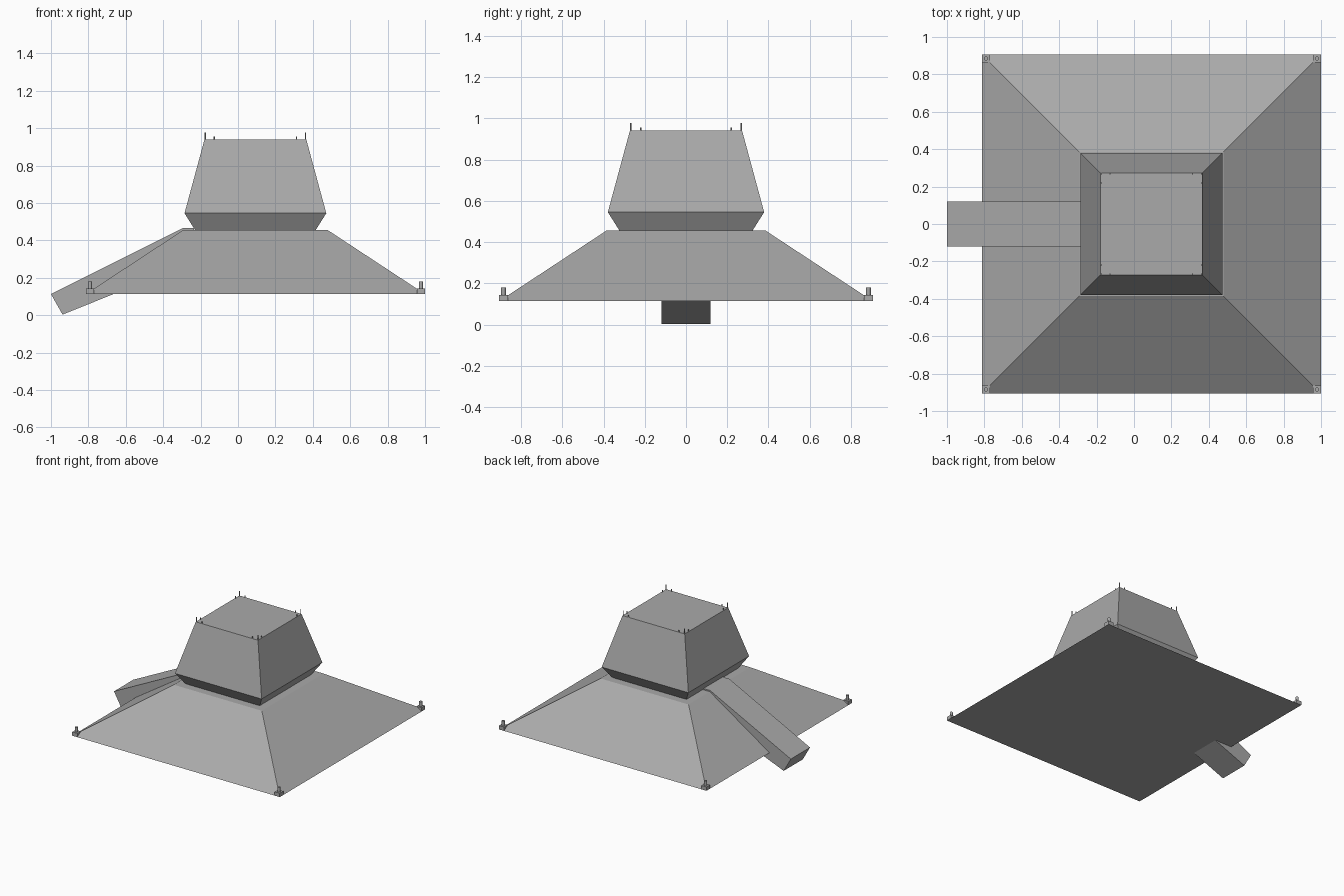
import bpy
import bmesh

cube = bpy.data.objects.get("Cube")
if cube:
    bpy.data.objects.remove(cube, do_unlink=True)

CX = 0.093  # centre of the square body; the ramp sticks out to -x

grey = bpy.data.materials.new("plain grey")
grey.use_nodes = True
colour = (0.4, 0.4, 0.4, 1)
grey.diffuse_color = colour
grey.node_tree.nodes["Principled BSDF"].inputs["Base Color"].default_value = colour


def finish(name, bm):
    bmesh.ops.recalc_face_normals(bm, faces=bm.faces)
    mesh = bpy.data.meshes.new(name)
    bm.to_mesh(mesh)
    bm.free()
    mesh.materials.append(grey)
    obj = bpy.data.objects.new(name, mesh)
    bpy.context.collection.objects.link(obj)
    return obj


def loft(name, rings):
    """Stack square rings given as (half width, height) and cap both ends."""
    bm = bmesh.new()
    loops = [[bm.verts.new((CX + sx * h, sy * h, z))
              for sx, sy in ((-1, -1), (1, -1), (1, 1), (-1, 1))] for h, z in rings]
    for low, high in zip(loops, loops[1:]):
        for i in range(4):
            j = (i + 1) % 4
            bm.faces.new((low[i], low[j], high[j], high[i]))
    bm.faces.new(loops[0])
    bm.faces.new(loops[-1])
    return finish(name, bm)


def box(name, x, y, z0, z1, half):
    bm = bmesh.new()
    bmesh.ops.create_cube(bm, size=1)
    bmesh.ops.scale(bm, vec=(2 * half, 2 * half, z1 - z0), verts=bm.verts)
    bmesh.ops.translate(bm, vec=(CX + x, y, (z0 + z1) / 2), verts=bm.verts)
    return finish(name, bm)


def post(name, x, y, z0, z1, radius, sides):
    bm = bmesh.new()
    bmesh.ops.create_cone(bm, cap_ends=True, segments=sides, radius1=radius,
                          radius2=radius, depth=z1 - z0)
    bmesh.ops.translate(bm, vec=(CX + x, y, (z0 + z1) / 2), verts=bm.verts)
    return finish(name, bm)


# Sloping base and the flared tower on it
loft("base", [(0.907, 0.113), (0.385, 0.456)])
loft("tower", [(0.323, 0.456), (0.379, 0.545), (0.272, 0.94)])

# Ramp: a side profile extruded across y
profile = [(-0.235, 0.466), (-0.295, 0.466), (-1.0, 0.113),
           (-0.938, 0.003), (-0.66, 0.115), (-0.235, 0.3)]
bm = bmesh.new()
face = bm.faces.new([bm.verts.new((x, -0.12, z)) for x, z in profile])
side = bmesh.ops.extrude_face_region(bm, geom=[face])["geom"]
bmesh.ops.translate(bm, vec=(0, 0.24, 0),
                    verts=[v for v in side if isinstance(v, bmesh.types.BMVert)])
finish("ramp", bm)

# Corner turrets on the base and aerials on the tower roof
for sx, sx_name in ((-1, "right"), (1, "left")):
    for sy, sy_name in ((-1, "front"), (1, "back")):
        tag = f"{sy_name}_{sx_name}"
        box("corner_block_" + tag, sx * 0.885, sy * 0.885, 0.113, 0.143, 0.022)
        post("corner_post_" + tag, sx * 0.885, sy * 0.885, 0.143, 0.18, 0.011, 12)
        post("tall_aerial_" + tag, sx * 0.268, sy * 0.268, 0.935, 0.978, 0.0035, 8)
        post("short_aerial_x_" + tag, sx * 0.22, sy * 0.268, 0.935, 0.955, 0.0035, 8)
        post("short_aerial_y_" + tag, sx * 0.268, sy * 0.22, 0.935, 0.955, 0.0035, 8)
